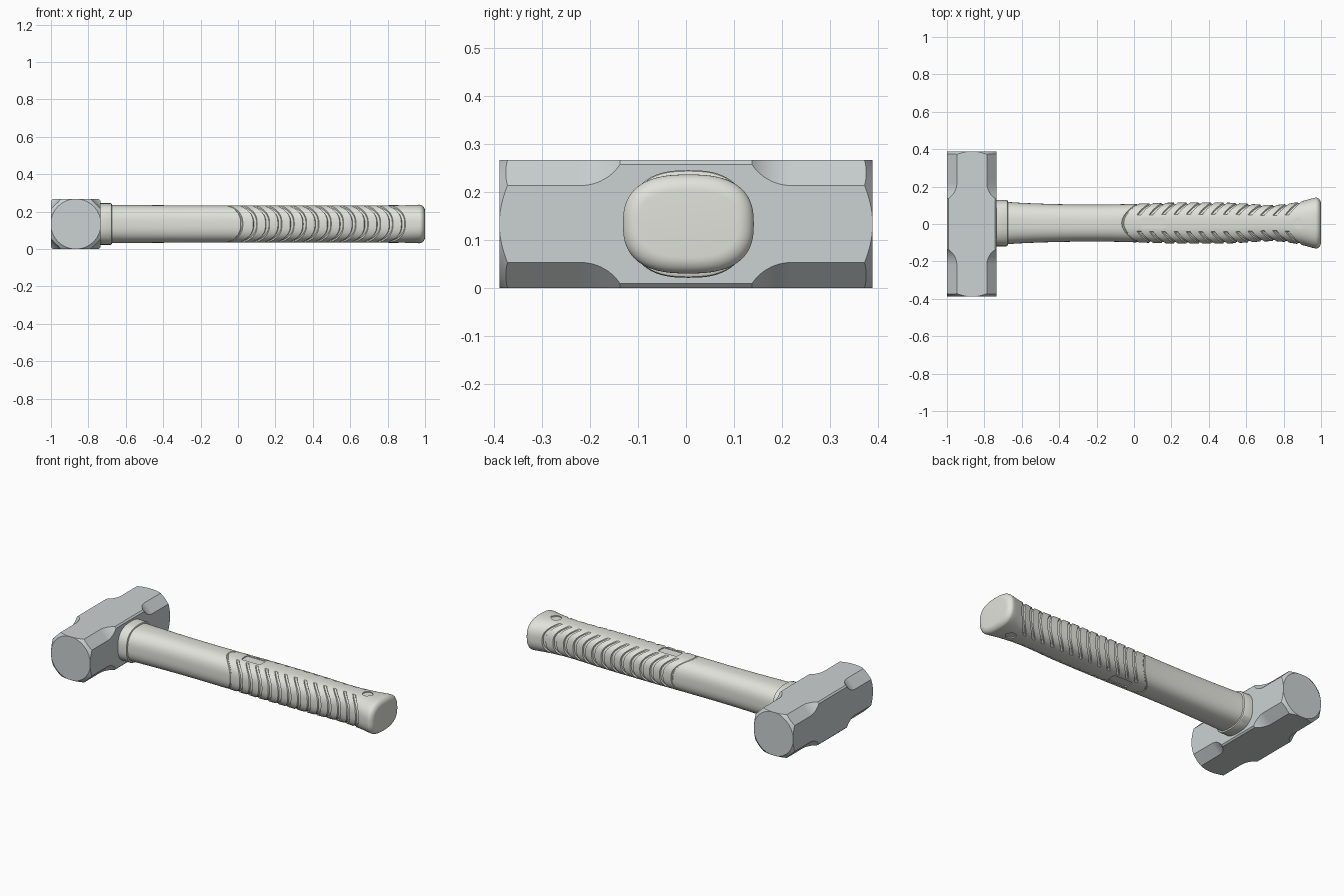
import bpy, bmesh, math
from math import sin, cos, pi, sqrt
from mathutils import Vector

if "Cube" in bpy.data.objects:
    bpy.data.objects.remove(bpy.data.objects["Cube"])

CZ, CY = 0.134, 0.005


def loft(name, rings):
    """Skin closed rings of points and cap both ends."""
    bm = bmesh.new()
    vs = [[bm.verts.new(p) for p in r] for r in rings]
    n = len(rings[0])
    for a, b in zip(vs, vs[1:]):
        for i in range(n):
            j = (i + 1) % n
            bm.faces.new((a[i], a[j], b[j], b[i]))
    bm.faces.new(vs[0])
    bm.faces.new(vs[-1])
    bmesh.ops.recalc_face_normals(bm, faces=bm.faces)
    me = bpy.data.meshes.new(name)
    bm.to_mesh(me)
    bm.free()
    ob = bpy.data.objects.new(name, me)
    bpy.context.collection.objects.link(ob)
    return ob


def cut(ob, cutter, op):
    m = ob.modifiers.new(op, 'BOOLEAN')
    m.operation, m.object, m.solver = op, cutter, 'EXACT'
    bpy.context.view_layer.objects.active = ob
    bpy.ops.object.modifier_apply(modifier=m.name)
    bpy.data.objects.remove(cutter, do_unlink=True)


def finish(ob, color):
    bpy.ops.object.select_all(action='DESELECT')
    ob.select_set(True)
    bpy.context.view_layer.objects.active = ob
    bpy.ops.object.shade_smooth_by_angle(angle=math.radians(28))
    m = bpy.data.materials.new(ob.name)
    m.diffuse_color = color
    m.use_nodes = True
    m.node_tree.nodes["Principled BSDF"].inputs["Base Color"].default_value = m.diffuse_color
    ob.data.materials.append(m)


def smooth(t):
    t = max(0, min(1, t))
    return t * t * (3 - 2 * t)


def oval(t, n=2.6):
    """Unit superellipse point."""
    c, s = cos(t), sin(t)
    return (math.copysign(abs(c) ** (2 / n), c), math.copysign(abs(s) ** (2 / n), s))


# Head: square bar whose corners are scooped into chamfers towards each end
H, HX = 0.133, -0.867
def chamfer(y):
    d = max(0, 0.22 - abs(y))
    R = 0.1
    return max(0.007, 0.053 - (R - sqrt(max(0, R * R - d * d))))

half = [0.137 + 0.083 * i / 10 for i in range(11)] + [0.388]
rings = []
for y in [-v for v in reversed(half)] + half:
    k = H - chamfer(y)
    oct_pts = [(H, k), (k, H), (-k, H), (-H, k), (-H, -k), (-k, -H), (k, -H), (H, -k)]
    rings.append([(HX + x, y, CZ + z) for x, z in oct_pts])
head = loft("hammer_head", rings)

# Striking faces: conical chamfer turned around the head axis
turned = [(-0.388, 0.134), (-0.3, 0.25), (0.3, 0.25), (0.388, 0.134)]
cone = loft("face_cutter", [[(HX + r * cos(2 * pi * i / 64), y, CZ + r * sin(2 * pi * i / 64))
                             for i in range(64)] for y, r in turned])
cut(head, cone, 'INTERSECT')
finish(head, (0.6, 0.64, 0.64, 1))

# Collar between head and handle
rings = []
for x, d in [(-0.745, 0), (-0.681, 0), (-0.677, 0.002), (-0.675, 0.006)]:
    rings.append([(x, CY + (0.124 - d) * p[0], CZ + (0.112 - d) * p[1])
                  for p in (oval(2 * pi * i / 64) for i in range(64))])
finish(loft("collar", rings), (0.76, 0.76, 0.71, 1))

# Handle: waisted oval with chevron grooves wrapping each side of the grip
STATIONS = [(-0.75, 0.119, 0.103), (-0.6, 0.108, 0.102), (-0.35, 0.1, 0.1), (-0.1, 0.1, 0.1),
            (0.2, 0.109, 0.1), (0.5, 0.109, 0.1), (0.75, 0.097, 0.1),
            (0.88, 0.113, 0.101), (0.97, 0.136, 0.103), (1.0, 0.137, 0.103)]

def radii(x):
    S = STATIONS
    i = max(k for k in range(len(S) - 1) if k == 0 or S[k][0] <= x)
    def slope(k, c):
        a, b = S[max(0, k - 1)], S[min(len(S) - 1, k + 1)]
        return (b[c] - a[c]) / (b[0] - a[0])
    h = S[i + 1][0] - S[i][0]
    t = (x - S[i][0]) / h
    out = []
    for c in (1, 2):
        out.append(S[i][c] * (2 * t**3 - 3 * t**2 + 1) + S[i + 1][c] * (3 * t**2 - 2 * t**3)
                   + h * slope(i, c) * (t**3 - 2 * t**2 + t) + h * slope(i + 1, c) * (t**3 - t**2))
    return out

N = 96
loops = []                                   # (position, groove depth, full circle?, end inset)
grooves = [0.012 + 0.066 * i for i in range(13)]
for g in grooves:
    loops += [(g + dx, d, False, 0) for dx, d in ((-0.011, 0), (-0.007, 0.007), (0.007, 0.007), (0.011, 0))]
loops += [(-0.06 + dx, d, True, 0) for dx, d in ((-0.006, 0), (-0.003, 0.003), (0.003, 0.003), (0.006, 0))]
for i in range(79):
    u = -0.75 + 0.022 * i
    if u < 0.965 and all(abs(u - g) > 0.016 for g in grooves + [-0.06]):
        loops.append((u, 0, False, 0))
loops += [(0.97 + 0.03 * sin(a), 0, False, 0.034 * (1 - cos(a))) for a in (pi / 16 * k for k in range(9))]
loops.sort(key=lambda l: l[0])

rings = []
for u, depth, full, inset in loops:
    w = smooth((u + 0.4) / 0.3) * (1 - smooth((u - 0.83) / 0.14))
    ring = []
    for i in range(N):
        py, pz = oval(2 * pi * i / N)
        x = u + 0.08 * w * py * py
        a, b = radii(x)
        d = inset + (depth if full else depth * smooth((abs(py) - 0.42) / 0.08))
        ring.append((x, CY + (a - d) * py, CZ + (b - d) * pz))
    rings.append(ring)
handle = loft("handle", rings)


def recess(cx, outline, side):
    """Shallow pocket in the top (+1) or bottom (-1) of the handle."""
    return loft("pocket_cutter", [[(cx + x, CY + y, CZ + side * z) for x, y in outline]
                                  for z in (0.094, 0.13)])

# Rounded label panel and teardrop hang mark, on top and bottom
panel = []
for k, (sx, sy) in enumerate(((1, 1), (-1, 1), (-1, -1), (1, -1))):
    for j in range(5):
        a = pi / 2 * (k + j / 4)
        panel.append((sx * 0.053 + 0.012 * cos(a), sy * 0.018 + 0.012 * sin(a)))
drop = [(0.03 * cos(a), 0.03 * sin(a)) for a in (pi / 3 + 4 * pi / 3 * j / 12 for j in range(13))]
drop.append((0.034, 0))
for side in (1, -1):
    cut(handle, recess(0.103, panel, side), 'DIFFERENCE')
    cut(handle, recess(0.88, drop, side), 'DIFFERENCE')
finish(handle, (0.76, 0.76, 0.71, 1))
